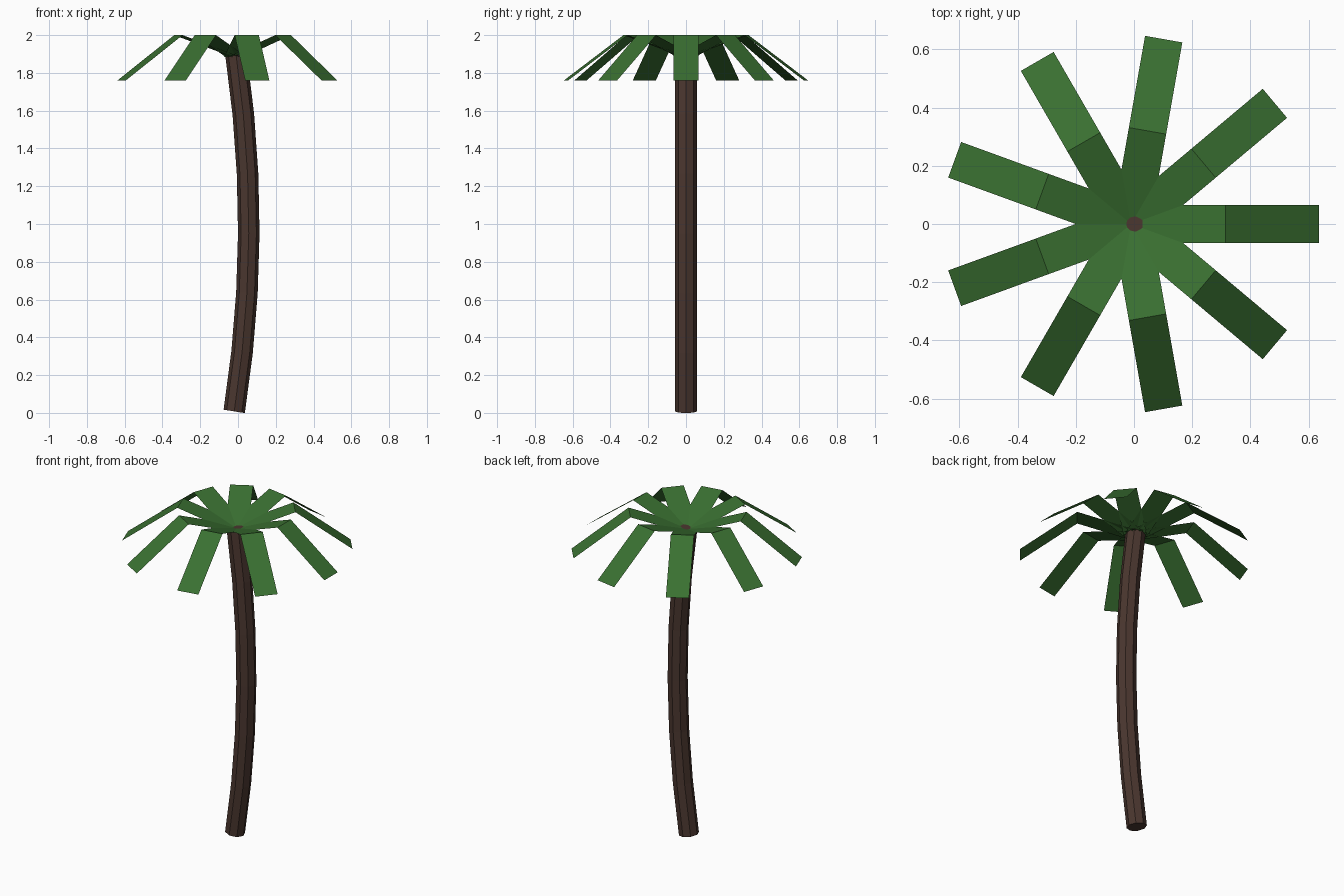
import bpy
import bmesh
from math import cos, sin, radians, atan2
from mathutils import Matrix, Vector

cube = bpy.data.objects.get("Cube")
if cube:
    bpy.data.objects.remove(cube, do_unlink=True)


def make_material(name, color):
    mat = bpy.data.materials.new(name)
    mat.use_nodes = True
    mat.diffuse_color = color
    mat.node_tree.nodes["Principled BSDF"].inputs["Base Color"].default_value = color
    return mat


def make_object(name, bm, mat):
    mesh = bpy.data.meshes.new(name)
    bm.to_mesh(mesh)
    bm.free()
    mesh.materials.append(mat)
    obj = bpy.data.objects.new(name, mesh)
    bpy.context.collection.objects.link(obj)
    return obj


bark = make_material("brown bark", (0.068, 0.037, 0.028, 1))
green = make_material("leaf green", (0.042, 0.162, 0.031, 1))

# Trunk: eight-sided rings swept along a gentle bow
SIDES, SEGMENTS, RADIUS = 8, 6, 0.057
BASE, TOP, BOW = Vector((-0.02, 0, 0.008)), Vector((-0.01, 0, 1.893)), 0.072
height = TOP.z - BASE.z

bm = bmesh.new()
rings = []
for i in range(SEGMENTS + 1):
    t = i / SEGMENTS
    center = BASE.lerp(TOP, t)
    center.x += 4 * BOW * t * (1 - t)
    lean = atan2(4 * BOW * (1 - 2 * t) + TOP.x - BASE.x, height)
    frame = Matrix.Translation(center) @ Matrix.Rotation(lean, 4, 'Y')
    rings.append(bmesh.ops.create_circle(bm, segments=SIDES, radius=RADIUS, matrix=frame)["verts"])
for low, high in zip(rings, rings[1:]):
    for k in range(SIDES):
        n = (k + 1) % SIDES
        bm.faces.new((low[k], low[n], high[n], high[k]))
bm.faces.new(rings[0])
bm.faces.new(rings[-1])
bmesh.ops.recalc_face_normals(bm, faces=bm.faces)
make_object("trunk", bm, bark)

# Fronds: thin strips that rise from the crown, fold, and droop
FRONDS, HALF_WIDTH = 9, 0.065
PROFILE = [(0, 1.885), (0.325, 2.0), (0.645, 1.76)]  # distance out, height
for f in range(FRONDS):
    bm = bmesh.new()
    turn = Matrix.Translation((-0.01, 0, 0)) @ Matrix.Rotation(radians(f * 360 / FRONDS), 4, 'Z')
    rows = [[bm.verts.new(turn @ Vector((r, side * HALF_WIDTH, z))) for side in (-1, 1)]
            for r, z in PROFILE]
    for a, b in zip(rows, rows[1:]):
        bm.faces.new((a[0], b[0], b[1], a[1]))
    make_object(f"frond_{f + 1}", bm, green)
